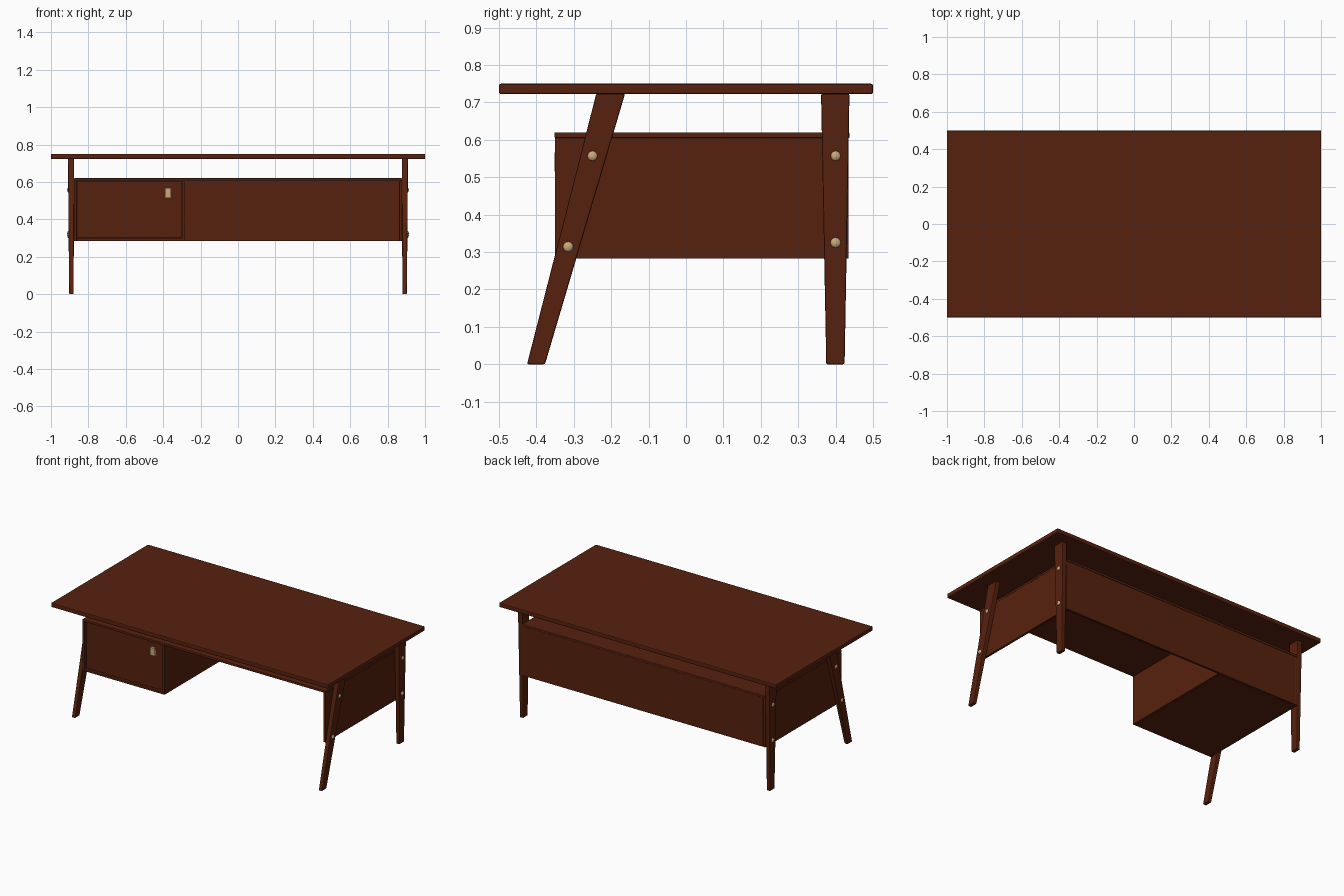
import bpy, bmesh, math
from mathutils import Matrix

if "Cube" in bpy.data.objects:
    bpy.data.objects.remove(bpy.data.objects["Cube"])


def material(name, rgb):
    m = bpy.data.materials.new(name)
    m.diffuse_color = (*rgb, 1)
    m.use_nodes = True
    m.node_tree.nodes["Principled BSDF"].inputs["Base Color"].default_value = m.diffuse_color
    return m


wood = material("reddish brown wood", (0.095, 0.0155, 0.0045))
brass = material("pale brass", (0.60, 0.40, 0.20))


def finish(name, bm, mat, bevel=0.0):
    bmesh.ops.recalc_face_normals(bm, faces=bm.faces)
    me = bpy.data.meshes.new(name)
    bm.to_mesh(me)
    bm.free()
    ob = bpy.data.objects.new(name, me)
    bpy.context.collection.objects.link(ob)
    me.materials.append(mat)
    if bevel:
        b = ob.modifiers.new("soft edges", 'BEVEL')
        b.width = bevel
        b.segments = 2
    return ob


def hexa(name, bottom, top, mat, bevel=0.0):
    """Solid between two rectangles, each (x0, x1, y0, y1, z)."""
    bm = bmesh.new()
    rings = []
    for x0, x1, y0, y1, z in (bottom, top):
        rings.append([bm.verts.new(p) for p in
                      ((x0, y0, z), (x1, y0, z), (x1, y1, z), (x0, y1, z))])
    a, b = rings
    bm.faces.new(a[::-1])
    bm.faces.new(b)
    for i in range(4):
        j = (i + 1) % 4
        bm.faces.new((a[i], a[j], b[j], b[i]))
    return finish(name, bm, mat, bevel)


def box(name, x0, x1, y0, y1, z0, z1, mat=wood, bevel=0.0015):
    return hexa(name, (x0, x1, y0, y1, z0), (x0, x1, y0, y1, z1), mat, bevel)


# Desktop
box("desktop", -1, 1, -0.5, 0.5, 0.722, 0.75, bevel=0.005)

# Cabinet carcass below the desktop
box("cabinet_top", -0.877, 0.877, -0.352, 0.437, 0.605, 0.62, bevel=0.003)
box("back_panel", -0.862, 0.862, 0.42, 0.435, 0.283, 0.605)
box("pedestal_divider", -0.30, -0.285, -0.35, 0.42, 0.283, 0.605)
box("pedestal_bottom", -0.862, -0.30, -0.35, 0.42, 0.283, 0.298)

# Drawer front with its pull, set slightly back
box("drawer_front", -0.86, -0.302, -0.337, -0.32, 0.30, 0.603)
box("drawer_pull_plate", -0.39, -0.358, -0.341, -0.336, 0.515, 0.567, brass, 0.001)
box("drawer_pull_tab", -0.39, -0.358, -0.351, -0.347, 0.515, 0.567, brass, 0.001)
box("drawer_pull_stem", -0.39, -0.358, -0.349, -0.338, 0.555, 0.567, brass, 0.001)

# Sides, legs and bolts, repeated on left and right
for side, s in (("left", -1), ("right", 1)):
    def xs(a, b):
        return tuple(sorted((s * a, s * b)))

    box(side + "_side_panel", *xs(0.862, 0.877), -0.35, 0.435, 0.283, 0.605)
    hexa(side + "_front_leg", (*xs(0.879, 0.903), -0.425, -0.377, 0),
         (*xs(0.876, 0.909), -0.240, -0.163, 0.723), wood, 0.004)
    hexa(side + "_back_leg", (*xs(0.879, 0.903), 0.375, 0.424, 0),
         (*xs(0.876, 0.909), 0.361, 0.437, 0.723), wood, 0.004)

    # Domed bolt heads
    for i, (y, z) in enumerate(((-0.25, 0.557), (-0.315, 0.314),
                                (0.40, 0.557), (0.40, 0.325))):
        bm = bmesh.new()
        bmesh.ops.create_uvsphere(
            bm, u_segments=16, v_segments=8, radius=0.014,
            matrix=Matrix.Translation((s * 0.905, y, z))
            @ Matrix.Diagonal((0.6, 1, 1, 1))
            @ Matrix.Rotation(math.pi / 2, 4, 'Y'))
        for f in bm.faces:
            f.smooth = True
        finish(f"{side}_bolt_{i + 1}", bm, brass)
